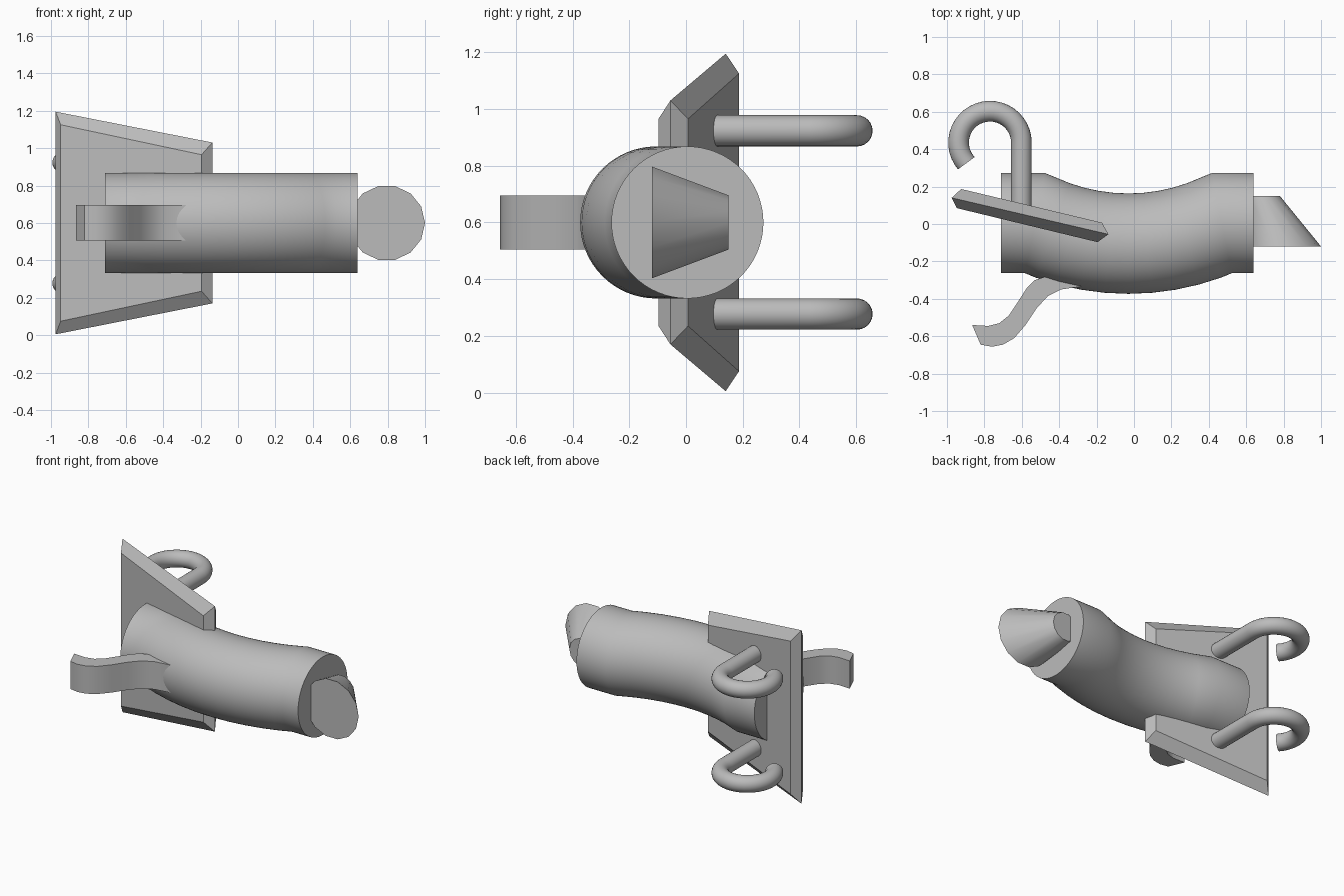
import bpy
import bmesh
from math import sin, cos, pi, radians, atan
from mathutils import Vector

if "Cube" in bpy.data.objects:
    bpy.data.objects.remove(bpy.data.objects["Cube"], do_unlink=True)

grey = bpy.data.materials.new("plain grey")
grey.use_nodes = True
colour = (0.5, 0.5, 0.5, 1)
grey.diffuse_color = colour
grey.node_tree.nodes["Principled BSDF"].inputs["Base Color"].default_value = colour

MID = 0.6  # height of the symmetry plane


def loft(name, rings, smooth=None):
    """Skin a list of equal-length point rings and cap both ends."""
    bm = bmesh.new()
    loops = [[bm.verts.new(p) for p in ring] for ring in rings]
    n = len(loops[0])
    for a, b in zip(loops, loops[1:]):
        for i in range(n):
            j = (i + 1) % n
            bm.faces.new((a[i], a[j], b[j], b[i]))
    bm.faces.new(loops[0])
    bm.faces.new(loops[-1])
    bmesh.ops.recalc_face_normals(bm, faces=bm.faces[:])
    mesh = bpy.data.meshes.new(name)
    bm.to_mesh(mesh)
    bm.free()
    mesh.materials.append(grey)
    obj = bpy.data.objects.new(name, mesh)
    bpy.context.collection.objects.link(obj)
    if smooth:
        bpy.ops.object.select_all(action='DESELECT')
        obj.select_set(True)
        bpy.context.view_layer.objects.active = obj
        bpy.ops.object.shade_smooth_by_angle(angle=radians(smooth))
    return obj


def pipe(name, path, z, radius, sides):
    """Round pipe with mitred joints along a horizontal path."""
    pts = [Vector(p) for p in path]
    rings = []
    for i, p in enumerate(pts):
        before = (p - pts[max(i - 1, 0)]) if i else pts[1] - p
        after = (pts[i + 1] - p) if i < len(pts) - 1 else before
        before, after = before.normalized(), after.normalized()
        tangent = (before + after).normalized()
        stretch = radius / tangent.dot(before)
        side = Vector((-tangent.y, tangent.x)) * stretch
        ring = []
        for k in range(sides):
            t = 2 * pi * k / sides
            q = p + side * cos(t)
            ring.append((q.x, q.y, z + radius * sin(t)))
        rings.append(ring)
    return loft(name, rings, 35)


# Bent main tube: a shallow arc between two straight collars
centre_x, half, sag = -0.03, 0.5, 0.11
bend = 2 * atan(sag / half)
arc_r = half / sin(bend)
arc = [bend * (k / 5 - 1) for k in range(11)]
tube_path = [(-0.71, 0.005)]
tube_path += [(centre_x + arc_r * sin(a), 0.005 - arc_r * (cos(a) - cos(bend))) for a in arc]
tube_path += [(0.64, 0.005)]
pipe("main_tube", tube_path, MID, 0.268, 64)


# Slanted tapering plate, chamfered on both faces
def trapezoid(left, right, left_half, right_half):
    return [(*left, MID - left_half), (*right, MID - right_half),
            (*right, MID + right_half), (*left, MID + left_half)]


loft("side_plate", [
    trapezoid((-0.948, 0.085), (-0.195, -0.097), 0.525, 0.365),
    trapezoid((-0.975, 0.14), (-0.137, -0.055), 0.595, 0.43),
    trapezoid((-0.924, 0.187), (-0.171, 0.007), 0.525, 0.365),
])

# Two hooks on the back of the plate
hook_path = [(-0.605, 0.06)]
for k in range(25):
    a = radians(221) * k / 24
    hook_path.append((-0.77 + 0.168 * cos(a), 0.435 + 0.168 * sin(a)))
hook_path[0] = (hook_path[1][0], 0.06)
for label, offset in (("upper_hook", 0.323), ("lower_hook", -0.323)):
    pipe(label, hook_path, MID + offset, 0.055, 24)

# Wavy lever on the front: paired outer and inner edge points
outer = [(-0.82, -0.645), (-0.76, -0.656), (-0.70, -0.645), (-0.64, -0.61), (-0.58, -0.54),
         (-0.52, -0.45), (-0.46, -0.385), (-0.39, -0.35), (-0.31, -0.338), (-0.24, -0.33)]
inner = [(-0.865, -0.54), (-0.78, -0.545), (-0.72, -0.53), (-0.67, -0.49), (-0.62, -0.415),
         (-0.575, -0.345), (-0.53, -0.30), (-0.48, -0.283), (-0.38, -0.26), (-0.28, -0.25)]
lever_half = 0.095
loft("front_lever", [
    [(*o, MID - lever_half), (*i, MID - lever_half),
     (*i, MID + lever_half), (*o, MID + lever_half)]
    for o, i in zip(outer, inner)], 35)


# Sheared cone at the end of the tube, faceted
def cone_ring(x, y, rx, rz, sides=14):
    return [(x + rx * cos(2 * pi * k / sides), y, MID + rz * sin(2 * pi * k / sides))
            for k in range(sides)]


loft("end_spout", [cone_ring(0.795, -0.12, 0.205, 0.202),
                   cone_ring(0.68, 0.15, 0.1, 0.098)], 30)
